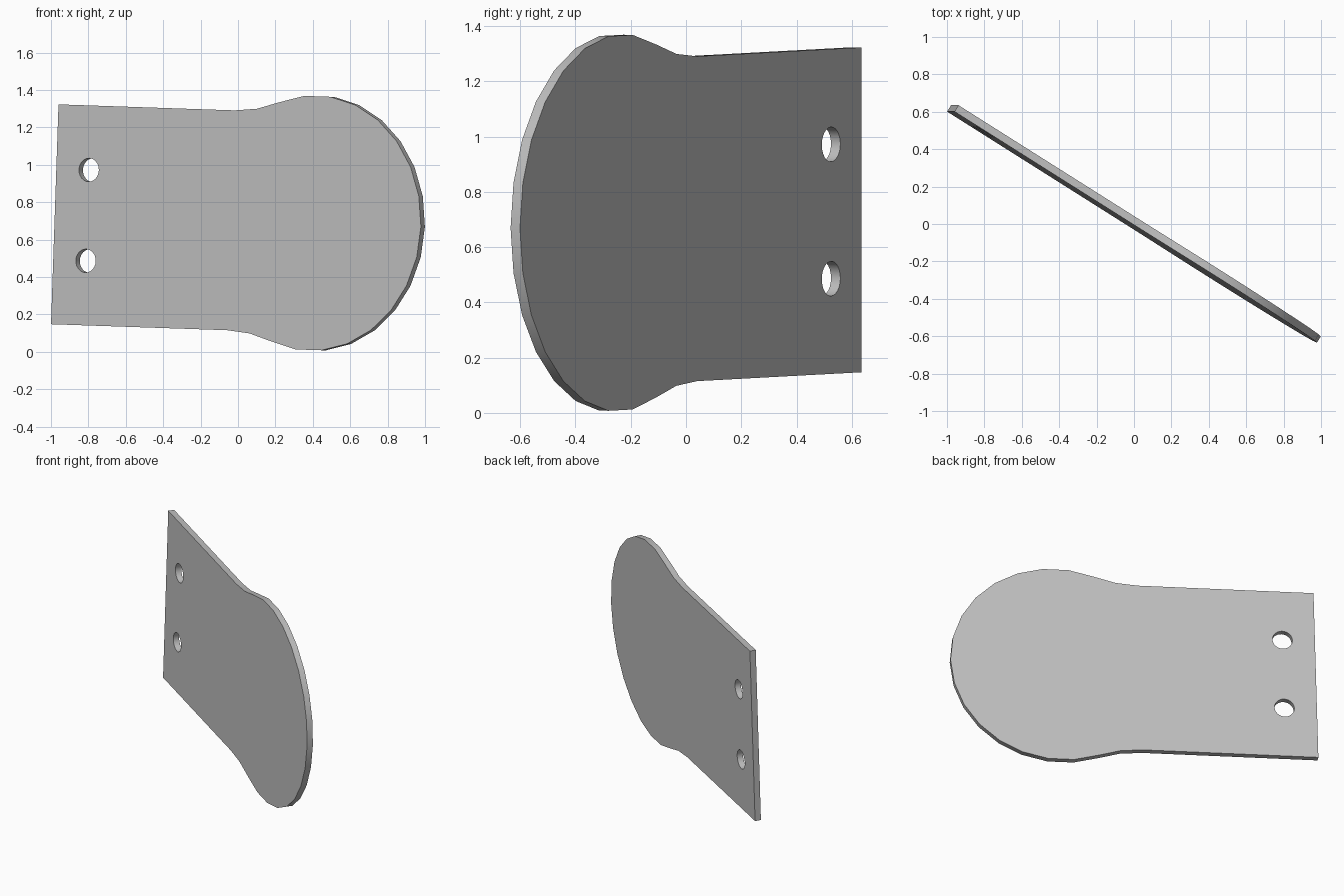
import bpy, bmesh
from math import sin, cos, acos, radians, sqrt, pi
from mathutils import Matrix

cube = bpy.data.objects.get("Cube")
if cube:
    bpy.data.objects.remove(cube, do_unlink=True)

LENGTH = 2.316        # straight end to round tip
HALF = 0.588          # half width of the straight part
R = 0.683             # round end radius
FILLET = 0.78         # concave neck radius
THICK = 0.04
CENTRE = LENGTH - R   # round end centre along the plate

# Grey material
grey = bpy.data.materials.new("light_grey")
grey.use_nodes = True
grey.diffuse_color = (0.52, 0.52, 0.52, 1)
grey.node_tree.nodes["Principled BSDF"].inputs["Base Color"].default_value = grey.diffuse_color


def arc(cx, cy, r, start, end, steps):
    angles = [start + (end - start) * i / steps for i in range(steps + 1)]
    return [(cx + r * cos(a), cy + r * sin(a)) for a in angles]


# Outline: straight end, concave necks tangent to a round end
neck = acos((HALF + FILLET) / (R + FILLET))
neck_x = CENTRE - sqrt((R + FILLET) ** 2 - (HALF + FILLET) ** 2)
lower_neck = arc(neck_x, -HALF - FILLET, FILLET, pi / 2, pi / 2 - neck, 2)
upper_neck = [(x, -y) for x, y in reversed(lower_neck)]
sweep = pi / 2 + neck
round_end = arc(CENTRE, 0, R, -sweep, sweep, 16)
outline = [(0, -HALF)] + lower_neck + round_end[1:-1] + upper_neck + [(0, HALF)]

# Two bolt holes near the straight end
holes = [arc(0.206, side * 0.243, 0.063, 0, 2 * pi, 24)[:-1] for side in (-1, 1)]

# Filled and extruded profile
curve = bpy.data.curves.new("plate", "CURVE")
curve.dimensions = "2D"
curve.fill_mode = "BOTH"
curve.extrude = THICK / 2
for loop in [outline] + holes:
    spline = curve.splines.new("POLY")
    spline.points.add(len(loop) - 1)
    for point, (x, y) in zip(spline.points, loop):
        point.co = (x, y, 0, 1)
    spline.use_cyclic_u = True
plate = bpy.data.objects.new("plate", curve)
bpy.context.collection.objects.link(plate)
bpy.ops.object.select_all(action="DESELECT")
plate.select_set(True)
bpy.context.view_layer.objects.active = plate
bpy.ops.object.convert(target="MESH")
plate = bpy.context.object
plate.name = "plate"

# Stand the plate upright, turn it and lean it slightly sideways
turn = (Matrix.Rotation(radians(1.95), 4, "Y")
        @ Matrix.Rotation(radians(-32.25), 4, "Z")
        @ Matrix.Rotation(radians(90), 4, "X"))
place = Matrix.Translation((-0.969, 0.618, 0.735)) @ turn

bm = bmesh.new()
bm.from_mesh(plate.data)
bmesh.ops.remove_doubles(bm, verts=bm.verts, dist=0.0005)
bmesh.ops.transform(bm, matrix=place, verts=bm.verts)
bmesh.ops.recalc_face_normals(bm, faces=bm.faces)
bm.to_mesh(plate.data)
bm.free()

plate.data.materials.clear()
plate.data.materials.append(grey)
bpy.ops.object.shade_smooth_by_angle(angle=radians(30))
